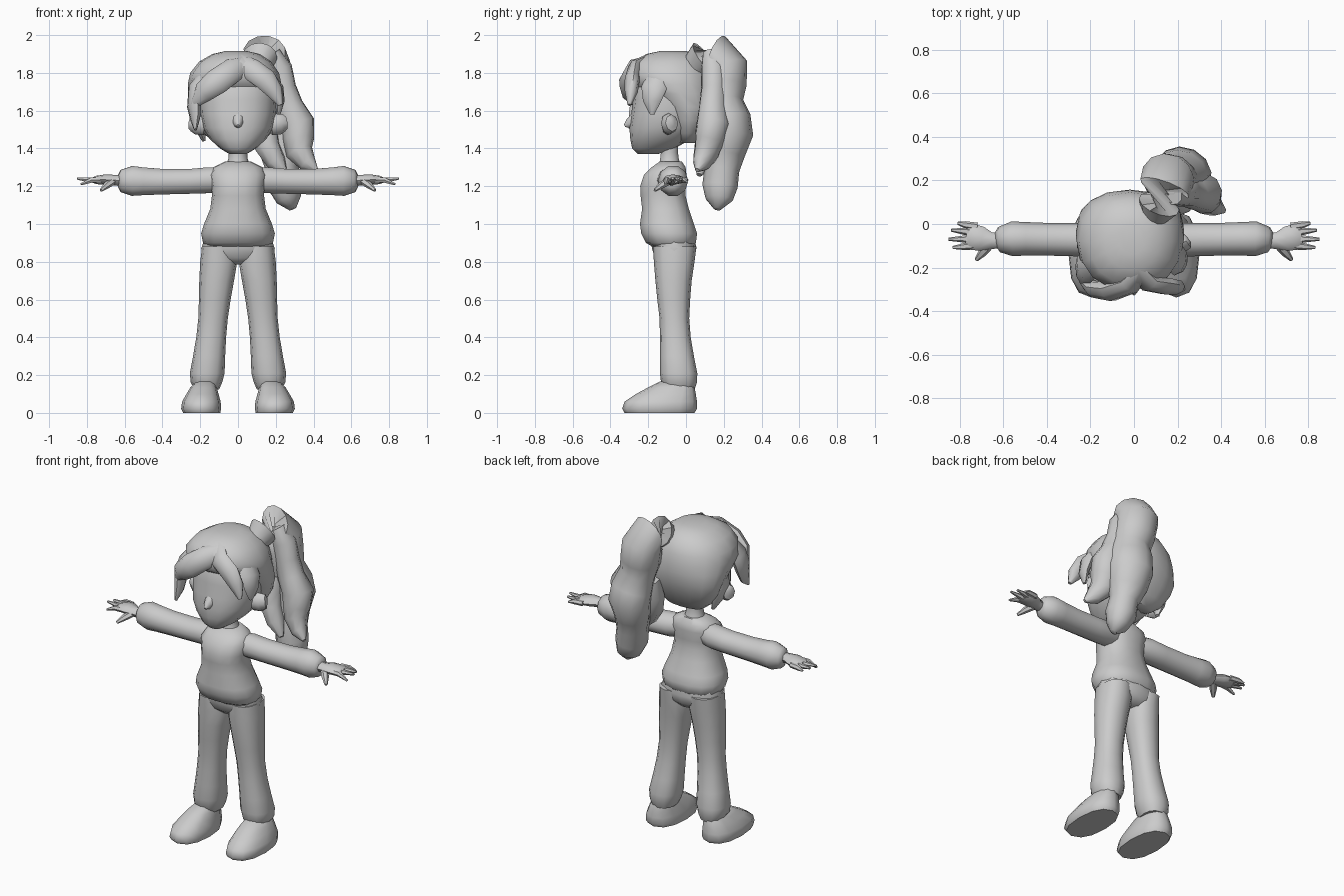
import bpy, bmesh, math
from mathutils import Vector

grey = bpy.data.materials.new("plain grey")
grey.diffuse_color = (0.6, 0.6, 0.6, 1)


def skin(name, rings, mirror=False, angle=50):
    """Join rings of points into a closed, smooth shaded surface."""
    bm = bmesh.new()
    loops = [[bm.verts.new(p) for p in ring] for ring in rings]
    n = len(loops[0])
    for a, b in zip(loops, loops[1:]):
        for i in range(n):
            j = (i + 1) % n
            bm.faces.new((a[i], a[j], b[j], b[i]))
    bm.faces.new(loops[0])
    bm.faces.new(loops[-1])
    bmesh.ops.recalc_face_normals(bm, faces=bm.faces)
    me = bpy.data.meshes.new(name)
    bm.to_mesh(me)
    bm.free()
    ob = bpy.data.objects.new(name, me)
    bpy.context.collection.objects.link(ob)
    me.materials.append(grey)
    bpy.ops.object.select_all(action='DESELECT')
    ob.select_set(True)
    bpy.context.view_layer.objects.active = ob
    bpy.ops.object.shade_smooth_by_angle(angle=math.radians(angle))
    if mirror:
        ob.modifiers.new("Mirror", 'MIRROR')
    return ob


def curve(v, p):
    return math.copysign(abs(v) ** p, v)


def stack(name, rows, n=12, p=0.85, **kw):
    """Level rings: z, centre x, half width, front y, back y."""
    rings = []
    for z, xc, hw, yf, yb in rows:
        angles = [2 * math.pi * i / n for i in range(n)]
        rings.append([(xc + hw * curve(math.cos(a), p),
                       (yf + yb) / 2 + (yb - yf) / 2 * curve(math.sin(a), p), z)
                      for a in angles])
    return skin(name, rings, **kw)


def tube(name, rows, ref=(0, 0, 1), n=10, **kw):
    """Rings along a path: x, y, z, radius sideways, radius along ref."""
    pts = [Vector(r[:3]) for r in rows]
    rings = []
    for k, (c, r) in enumerate(zip(pts, rows)):
        t = (pts[min(k + 1, len(pts) - 1)] - pts[max(k - 1, 0)]).normalized()
        side = Vector(ref).cross(t).normalized()
        up = t.cross(side)
        rings.append([c + side * r[3] * math.cos(2 * math.pi * i / n)
                      + up * r[4] * math.sin(2 * math.pi * i / n) for i in range(n)])
    return skin(name, rings, **kw)


# Shirt and neck
stack("shirt", [
    (0.88, 0, 0.165, -0.18, 0.03), (0.90, 0, 0.185, -0.215, 0.055),
    (0.95, 0, 0.195, -0.24, 0.062), (1.00, 0, 0.18, -0.247, 0.045),
    (1.08, 0, 0.147, -0.235, 0.018), (1.15, 0, 0.138, -0.243, 0.0),
    (1.20, 0, 0.14, -0.245, 0.0), (1.26, 0, 0.15, -0.225, 0.005),
    (1.30, 0, 0.13, -0.185, 0.0), (1.33, 0, 0.07, -0.14, -0.02)], n=14)
stack("neck", [
    (1.30, 0, 0.07, -0.15, -0.02), (1.34, 0, 0.052, -0.14, -0.035),
    (1.38, 0, 0.048, -0.135, -0.04), (1.46, 0, 0.055, -0.15, -0.04)], n=10, p=1)

# Trousers
stack("hips", [
    (0.93, 0, 0.175, -0.19, 0.045), (0.87, 0, 0.195, -0.18, 0.055),
    (0.82, 0, 0.185, -0.165, 0.045), (0.785, 0, 0.10, -0.12, 0.01)])
stack("trouser_leg", [
    (0.88, 0.105, 0.085, -0.175, 0.055), (0.80, 0.102, 0.098, -0.17, 0.045),
    (0.70, 0.113, 0.092, -0.162, 0.03), (0.60, 0.123, 0.084, -0.152, 0.022),
    (0.50, 0.132, 0.078, -0.14, 0.017), (0.40, 0.142, 0.079, -0.138, 0.025),
    (0.30, 0.153, 0.085, -0.138, 0.042), (0.21, 0.163, 0.092, -0.138, 0.06),
    (0.16, 0.167, 0.083, -0.132, 0.058), (0.125, 0.165, 0.065, -0.11, 0.045)],
    mirror=True)

# Shoes
stack("shoe", [
    (0.0, 0.192, 0.098, -0.325, 0.045), (0.022, 0.195, 0.106, -0.338, 0.058),
    (0.06, 0.194, 0.102, -0.325, 0.058), (0.10, 0.188, 0.085, -0.265, 0.052),
    (0.135, 0.182, 0.07, -0.20, 0.045), (0.165, 0.175, 0.05, -0.14, 0.03)],
    mirror=True)

# Sleeves
tube("sleeve", [
    (0.06, -0.09, 1.235, 0.06, 0.065), (0.15, -0.075, 1.232, 0.078, 0.072),
    (0.25, -0.072, 1.226, 0.077, 0.069), (0.40, -0.07, 1.224, 0.075, 0.071),
    (0.50, -0.068, 1.226, 0.077, 0.077), (0.56, -0.068, 1.228, 0.08, 0.083),
    (0.62, -0.072, 1.228, 0.058, 0.062), (0.635, -0.074, 1.228, 0.035, 0.03)],
    mirror=True)

# Hands
tube("palm", [
    (0.60, -0.075, 1.23, 0.036, 0.03), (0.655, -0.077, 1.232, 0.038, 0.028),
    (0.70, -0.068, 1.235, 0.056, 0.028), (0.75, -0.058, 1.233, 0.06, 0.022),
    (0.77, -0.055, 1.232, 0.045, 0.014)], n=8, mirror=True)
fingers = [(-0.012, 0.81, 0.004, 1.225), (-0.04, 0.84, -0.028, 1.237),
           (-0.068, 0.853, -0.07, 1.24), (-0.098, 0.832, -0.108, 1.21)]
for k, (y0, x1, y1, z1) in enumerate(fingers):
    tube(f"finger_{k + 1}", [
        (0.72, y0, 1.233, 0.018, 0.017), (0.775, (y0 + y1) / 2, 1.233, 0.017, 0.016),
        (x1, y1, z1, 0.007, 0.006)], n=6, mirror=True)
tube("thumb", [
    (0.66, -0.09, 1.228, 0.022, 0.02), (0.695, -0.13, 1.205, 0.021, 0.018),
    (0.725, -0.165, 1.178, 0.009, 0.008)], n=6, mirror=True)

# Face, nose and ears
stack("head", [
    (1.37, 0, 0.045, -0.255, -0.15), (1.40, 0, 0.095, -0.285, -0.06),
    (1.45, 0, 0.15, -0.295, 0.03), (1.51, 0, 0.185, -0.30, 0.08),
    (1.58, 0, 0.20, -0.29, 0.11), (1.66, 0, 0.205, -0.28, 0.12),
    (1.74, 0, 0.20, -0.27, 0.12), (1.82, 0, 0.16, -0.22, 0.08)], n=16, p=0.9)
tube("nose", [
    (0, -0.27, 1.545, 0.035, 0.045), (0, -0.305, 1.53, 0.022, 0.025),
    (0, -0.325, 1.52, 0.006, 0.007)], n=8)
tube("ear", [
    (0.17, -0.10, 1.52, 0.03, 0.05), (0.215, -0.09, 1.53, 0.045, 0.058),
    (0.245, -0.075, 1.535, 0.038, 0.045), (0.252, -0.07, 1.535, 0.015, 0.02)],
    n=8, mirror=True)

# Hair covering the crown and the back of the head
stack("hair_cap", [
    (1.915, -0.01, 0.06, -0.14, 0.0), (1.90, -0.01, 0.125, -0.21, 0.06),
    (1.86, -0.015, 0.19, -0.275, 0.115), (1.80, -0.018, 0.235, -0.305, 0.145),
    (1.74, -0.018, 0.248, -0.29, 0.155), (1.69, -0.018, 0.248, -0.22, 0.158),
    (1.62, -0.015, 0.24, -0.13, 0.15), (1.55, -0.01, 0.222, -0.09, 0.125),
    (1.48, -0.005, 0.18, -0.06, 0.09), (1.43, 0, 0.12, -0.04, 0.05)], n=16, p=0.9)

# Swept fringe and side locks
front = (0, -1, 0.25)
tube("fringe_left", [
    (0.05, -0.20, 1.85, 0.05, 0.03), (-0.02, -0.28, 1.82, 0.065, 0.04),
    (-0.11, -0.31, 1.755, 0.07, 0.045), (-0.18, -0.30, 1.70, 0.058, 0.04),
    (-0.235, -0.265, 1.63, 0.02, 0.015)], ref=front, n=8)
tube("fringe_right", [
    (0.0, -0.20, 1.86, 0.05, 0.03), (0.07, -0.275, 1.82, 0.06, 0.035),
    (0.145, -0.285, 1.765, 0.06, 0.04), (0.195, -0.29, 1.70, 0.045, 0.035),
    (0.225, -0.30, 1.63, 0.012, 0.01)], ref=front, n=8)
tube("side_lock_left", [
    (-0.17, -0.17, 1.80, 0.06, 0.03), (-0.222, -0.20, 1.72, 0.075, 0.04),
    (-0.232, -0.23, 1.63, 0.07, 0.035), (-0.225, -0.26, 1.56, 0.05, 0.025),
    (-0.225, -0.295, 1.50, 0.01, 0.008)], ref=(-1, -0.3, 0), n=8)
tube("side_lock_right", [
    (0.15, -0.14, 1.80, 0.06, 0.03), (0.205, -0.17, 1.72, 0.07, 0.035),
    (0.22, -0.18, 1.65, 0.05, 0.025), (0.215, -0.18, 1.58, 0.012, 0.01)],
    ref=(1, -0.3, 0), n=8)
tube("back_lock_left", [
    (-0.20, -0.05, 1.68, 0.07, 0.035), (-0.215, -0.04, 1.58, 0.07, 0.035),
    (-0.20, -0.02, 1.50, 0.045, 0.025), (-0.18, -0.01, 1.44, 0.012, 0.01)],
    ref=(-1, 0, 0), n=8)

# Ponytail: main tail and a shorter strand to the side
away = (0.45, 1, 0.3)
tube("ponytail", [
    (0.10, 0.04, 1.83, 0.06, 0.07), (0.115, 0.09, 1.885, 0.10, 0.085),
    (0.14, 0.165, 1.91, 0.12, 0.092), (0.155, 0.21, 1.84, 0.125, 0.115),
    (0.17, 0.205, 1.74, 0.12, 0.115), (0.195, 0.20, 1.65, 0.115, 0.10),
    (0.215, 0.225, 1.56, 0.13, 0.115), (0.225, 0.235, 1.48, 0.135, 0.118),
    (0.225, 0.21, 1.38, 0.115, 0.10), (0.235, 0.19, 1.29, 0.085, 0.095),
    (0.25, 0.18, 1.20, 0.09, 0.095), (0.27, 0.175, 1.13, 0.065, 0.075),
    (0.29, 0.165, 1.08, 0.02, 0.02)], ref=away, n=12)
tube("ponytail_strand", [
    (0.17, 0.14, 1.90, 0.06, 0.05), (0.215, 0.15, 1.82, 0.075, 0.07),
    (0.235, 0.15, 1.72, 0.075, 0.07), (0.265, 0.145, 1.62, 0.085, 0.075),
    (0.315, 0.145, 1.53, 0.095, 0.09), (0.32, 0.125, 1.45, 0.085, 0.08),
    (0.325, 0.11, 1.38, 0.075, 0.065), (0.37, 0.08, 1.32, 0.05, 0.045),
    (0.415, 0.06, 1.285, 0.012, 0.012)], ref=away, n=10)
# Strand hanging on the inner side
tube("ponytail_inner_strand", [
    (0.15, 0.15, 1.60, 0.07, 0.06), (0.14, 0.13, 1.50, 0.075, 0.07),
    (0.155, 0.11, 1.41, 0.07, 0.065), (0.20, 0.09, 1.33, 0.055, 0.055),
    (0.25, 0.07, 1.26, 0.015, 0.015)], ref=away, n=8)
